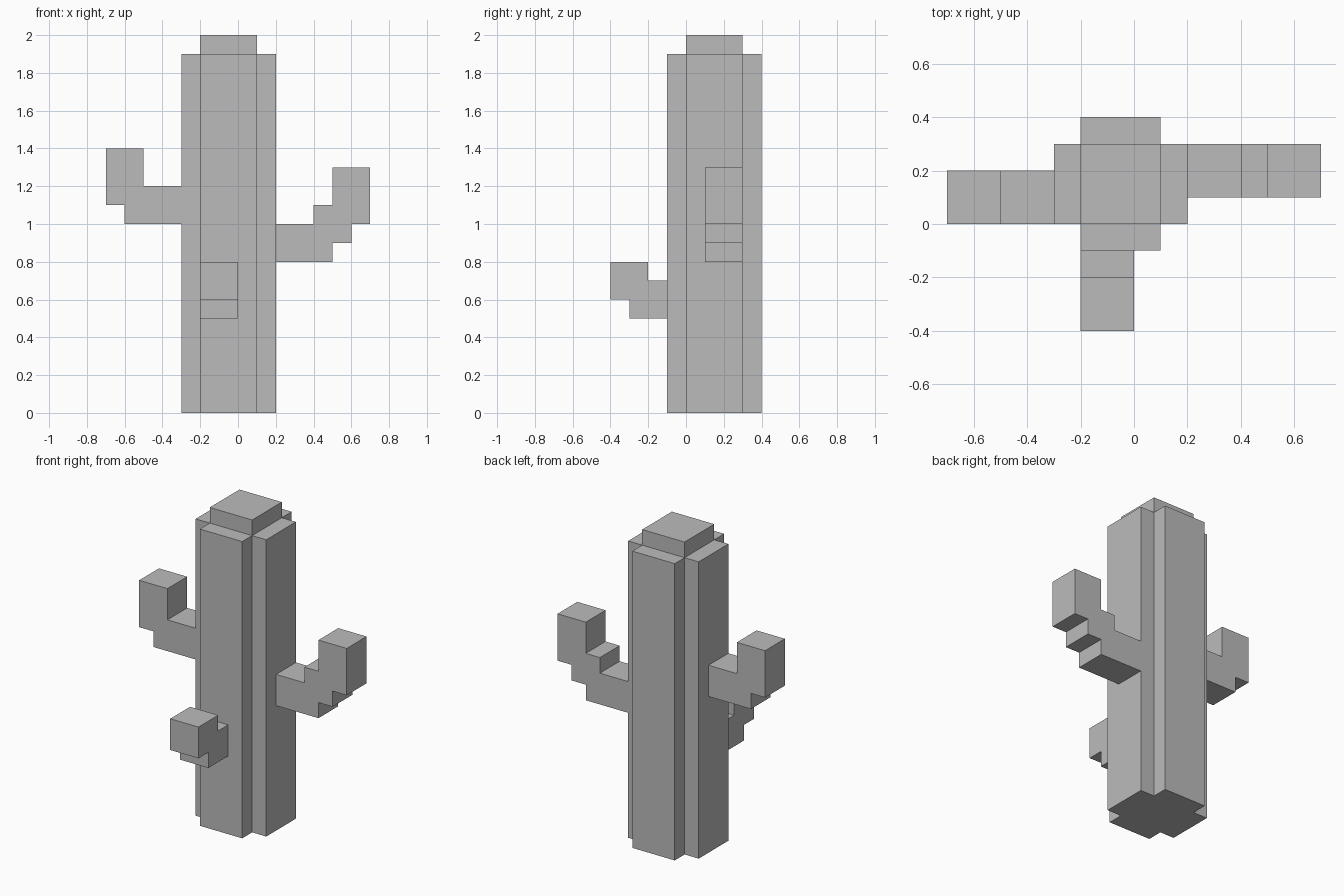
import bpy
import bmesh
from mathutils import Vector

cube = bpy.data.objects.get("Cube")
if cube:
    bpy.data.objects.remove(cube, do_unlink=True)

grey = bpy.data.materials.new("plain grey")
grey.use_nodes = True
grey.diffuse_color = (0.5, 0.5, 0.5, 1)
grey.node_tree.nodes["Principled BSDF"].inputs["Base Color"].default_value = grey.diffuse_color

AXES = {"x": Vector((1, 0, 0)), "y": Vector((0, 1, 0)), "z": Vector((0, 0, 1))}


def extrude_profile(name, points, plane, start, end):
    """Extrude an outline drawn in a plane such as 'xz' along the remaining axis."""
    u, v = AXES[plane[0]], AXES[plane[1]]
    w = next(AXES[a] for a in "xyz" if a not in plane)
    bm = bmesh.new()
    face = bm.faces.new([bm.verts.new(u * a + v * b + w * start) for a, b in points])
    result = bmesh.ops.extrude_face_region(bm, geom=[face], use_keep_orig=True)
    moved = [g for g in result["geom"] if isinstance(g, bmesh.types.BMVert)]
    bmesh.ops.translate(bm, verts=moved, vec=w * (end - start))
    bmesh.ops.recalc_face_normals(bm, faces=bm.faces)
    mesh = bpy.data.meshes.new(name)
    bm.to_mesh(mesh)
    bm.free()
    mesh.materials.append(grey)
    obj = bpy.data.objects.new(name, mesh)
    bpy.context.collection.objects.link(obj)
    return obj


def steps(start, *moves):
    """Stepped outline from a start point and alternating horizontal / vertical moves."""
    points = [start]
    for i, move in enumerate(moves):
        a, b = points[-1]
        points.append((a + move, b) if i % 2 == 0 else (a, b + move))
    return points


# Ribbed trunk with notched corners
extrude_profile("trunk", steps((-0.2, -0.1), 0.3, 0.1, 0.1, 0.3, -0.1, 0.1,
                               -0.3, -0.1, -0.1, -0.3, 0.1), "xy", 0, 1.9)

# Raised square cap
extrude_profile("trunk_cap", steps((-0.2, 0), 0.3, 0.3, -0.3), "xy", 1.9, 2)

# Stepped arms, each outlined from its lower root corner
extrude_profile("right_arm", steps((-0.3, 1), -0.3, 0.1, -0.1, 0.3, 0.2, -0.2, 0.2),
                "xz", 0, 0.2)
extrude_profile("left_arm", steps((0.2, 0.8), 0.3, 0.1, 0.1, 0.1, 0.1, 0.3,
                                  -0.2, -0.2, -0.1, -0.1, -0.2), "xz", 0.1, 0.3)
extrude_profile("front_arm", steps((-0.1, 0.5), -0.2, 0.1, -0.1, 0.2, 0.2, -0.1, 0.1),
                "yz", -0.2, 0)
